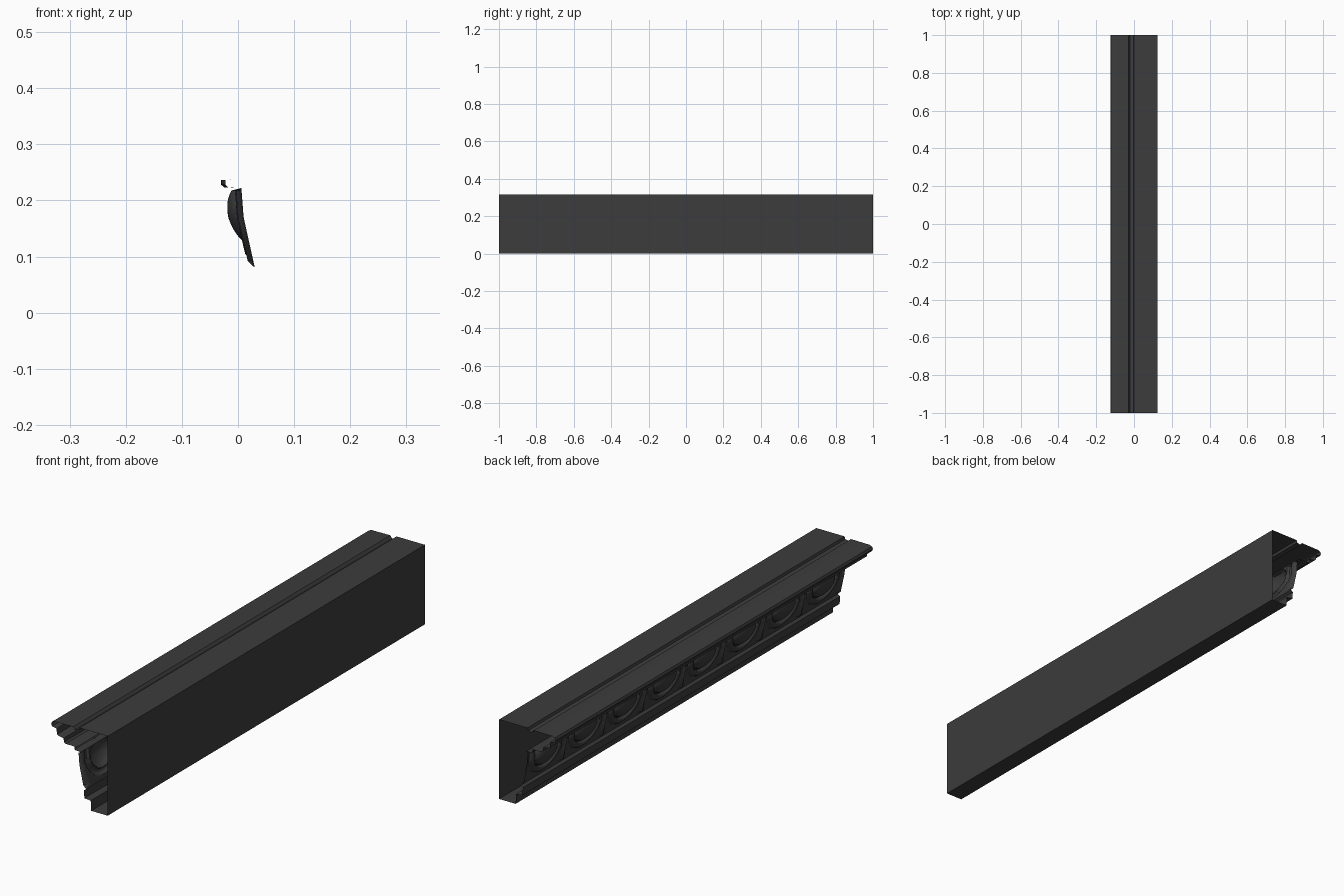
import bpy, bmesh, math

if "Cube" in bpy.data.objects:
    bpy.data.objects.remove(bpy.data.objects["Cube"])

PERIOD = 0.25      # spacing of the egg ornament
COLS, ROWS = 352, 34

dark = bpy.data.materials.new("dark_grey")
dark.diffuse_color = (0.045, 0.045, 0.045, 1)
dark.use_nodes = True
dark.node_tree.nodes["Principled BSDF"].inputs["Base Color"].default_value = dark.diffuse_color


def sheet(name, rows):
    """Open quad sheet from equally long rows of points."""
    bm = bmesh.new()
    grid = [[bm.verts.new(p) for p in row] for row in rows]
    for a, b in zip(grid, grid[1:]):
        for i in range(len(a) - 1):
            bm.faces.new((a[i], a[i + 1], b[i + 1], b[i]))
    mesh = bpy.data.meshes.new(name)
    bm.to_mesh(mesh)
    bm.free()
    mesh.materials.append(dark)
    ob = bpy.data.objects.new(name, mesh)
    bpy.context.collection.objects.link(ob)
    bpy.ops.object.select_all(action='DESELECT')
    ob.select_set(True)
    bpy.context.view_layer.objects.active = ob
    bpy.ops.object.shade_smooth_by_angle(angle=math.radians(35))
    return ob


def bump(d, width):
    """Rounded ridge of the given half width."""
    return math.sqrt(max(0.0, 1 - (d / width) ** 2))


def lerp_profile(points, z):
    for (x0, z0), (x1, z1) in zip(points, points[1:]):
        if z <= z0 and z >= z1:
            return x0 + (x1 - x0) * (z0 - z) / (z0 - z1)
    return points[-1][0]


# Plain moulding: open at both ends, running from below the ornament
# round the wall side and the top to the stepped underside of the crown
profile = [
    (0.030, 0.080), (0.020, 0.073), (0.022, 0.042), (0.050, 0.040),
    (0.052, 0.000), (0.125, 0.000), (0.125, 0.317), (0.000, 0.317),
    (-0.003, 0.307), (-0.020, 0.303), (-0.028, 0.314), (-0.110, 0.313),
    (-0.121, 0.309), (-0.125, 0.300), (-0.121, 0.291), (-0.101, 0.287),
    (-0.099, 0.265), (-0.092, 0.261), (-0.070, 0.257), (-0.068, 0.242),
    (-0.061, 0.237), (-0.012, 0.237),
]
sheet("cornice_moulding", [[(x, -1, z) for x, z in profile],
                           [(x, 1, z) for x, z in profile]])

ys = [-1 + 2 * i / COLS for i in range(COLS + 1)]

# Scalloped fillet above the eggs
band = []
for t, z in ((0, 0.237), (1, 0.236), (1, 0.228), (0.85, 0.223), (0, 0.222)):
    row = []
    for y in ys:
        wave = abs(math.sin(math.pi * (y + 1) / (PERIOD / 2)))
        front = -0.022 - 0.008 * math.sqrt(wave)
        back = -0.012 if z > 0.23 else 0.006
        row.append((back + (front - back) * t, y, z))
    band.append(row)
sheet("scalloped_fillet", band)

# Egg-and-dart frieze
ground = [(0.006, 0.222), (0.010, 0.170), (0.020, 0.125), (0.030, 0.080)]


def relief(y, z):
    d = (y + 1) % PERIOD - PERIOD / 2
    edge = PERIOD / 2 - abs(d)
    v = z - 0.182
    # egg, fuller at the top and tapering downwards
    r = math.hypot(d / 0.068, v / (0.046 if v > 0 else 0.058))
    h = 0.028 * math.sqrt(max(0.0, 1 - r * r))
    # U-shaped shell around the egg
    u = math.hypot(d / 0.068, v / 0.058) if v < 0 else abs(d) / 0.068
    h = max(h, 0.012 * bump(u - 1.28, 0.19))
    # dart between the shells, widening to its foot
    w = 0.009 + 0.022 * max(0.0, (0.15 - z) / 0.07) * (z > 0.092)
    h = max(h, 0.010 * max(0.0, 1 - edge / w))
    return h * min(1, (z - 0.08) / 0.012, (0.222 - z) / 0.004)


frieze = []
for j in range(ROWS + 1):
    z = 0.222 - 0.142 * j / ROWS
    frieze.append([(lerp_profile(ground, z) - relief(y, z), y, z) for y in ys])
sheet("egg_and_dart_frieze", frieze)

# Face all sheets outwards
for ob in bpy.data.objects:
    wanted = ob.name != "cornice_moulding"
    big = max(ob.data.polygons, key=lambda p: abs(p.normal.x) * p.area)
    if (big.normal.x < 0) != wanted:
        ob.data.flip_normals()
